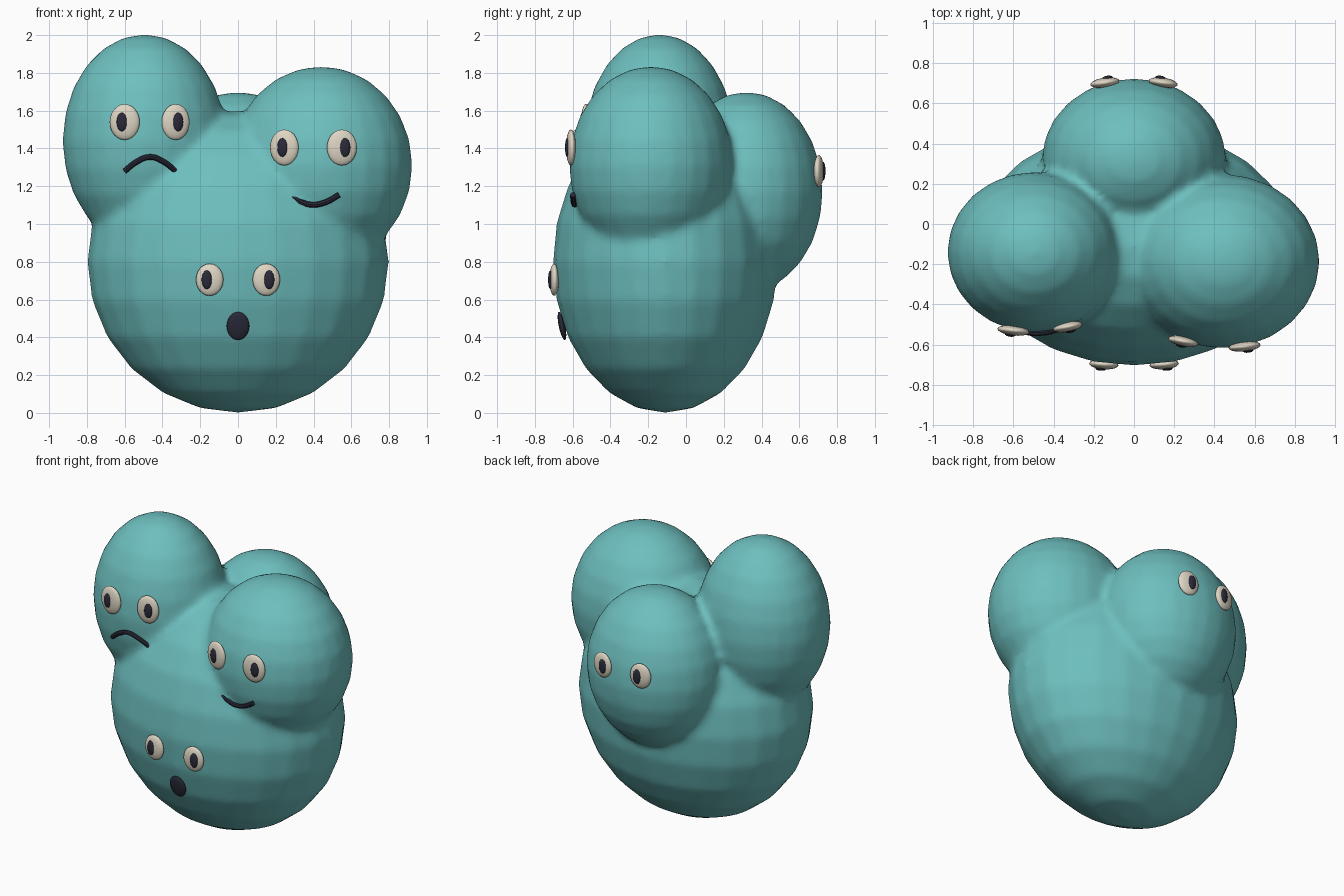
import bpy
import math

if "Cube" in bpy.data.objects:
    bpy.data.objects.remove(bpy.data.objects["Cube"])


def material(name, rgb):
    m = bpy.data.materials.new(name)
    m.diffuse_color = (*rgb, 1)
    m.use_nodes = True
    m.node_tree.nodes["Principled BSDF"].inputs["Base Color"].default_value = m.diffuse_color
    return m


teal = material("teal skin", (0.155, 0.52, 0.52))
cream = material("cream eye", (0.73, 0.67, 0.55))
dark = material("dark ink", (0.023, 0.023, 0.042))


def ellipsoid(name, loc, radii, mat, seg=24, rings=12, rot_z=0.0):
    bpy.ops.mesh.primitive_uv_sphere_add(segments=seg, ring_count=rings, location=loc)
    o = bpy.context.object
    o.name = name
    o.scale = radii
    o.rotation_euler.z = rot_z
    o.data.materials.append(mat)
    bpy.ops.object.transform_apply(location=False, rotation=True, scale=True)
    bpy.ops.object.shade_smooth()
    return o


# Lobes of the blob: centre, radii
LOBES = {
    "belly": ((0, -0.11, 0.80), (0.80, 0.595, 0.80)),
    "left_head": ((-0.495, -0.14, 1.44), (0.435, 0.40, 0.565)),
    "right_head": ((0.44, -0.185, 1.31), (0.485, 0.435, 0.525)),
    "back_head": ((0, 0.32, 1.17), (0.46, 0.405, 0.53)),
}


def surface(lobe, x, z, side=-1):
    """Depth of a lobe's surface at x, z."""
    c, r = LOBES[lobe]
    k = 1 - ((x - c[0]) / r[0]) ** 2 - ((z - c[2]) / r[2]) ** 2
    return c[1] + side * r[1] * math.sqrt(max(k, 0))


def yaw(lobe, x, z, side=-1):
    """Gentle turn of a face part to follow the lobe."""
    d = 0.04
    slope = (surface(lobe, x + d, z, side) - surface(lobe, x - d, z, side)) / (2 * d)
    return 0.5 * math.atan(slope)


# Body: lobes fused into one skin with soft creases
parts = [ellipsoid(n, c, r, teal) for n, (c, r) in LOBES.items()]
bpy.ops.object.select_all(action='DESELECT')
for p in parts:
    p.select_set(True)
bpy.context.view_layer.objects.active = parts[0]
bpy.ops.object.join()
body = bpy.context.object
body.name = "body"
remesh = body.modifiers.new("fuse", 'REMESH')
remesh.mode = 'VOXEL'
remesh.voxel_size = 0.025
remesh.use_smooth_shade = True
smooth = body.modifiers.new("soften", 'SMOOTH')
smooth.factor = 0.5
smooth.iterations = 6

# Eyes: lobe, eye x, pupil x, z, side, eye half width, eye half height
EYES = [
    ("left_head", -0.60, -0.615, 1.54, -1, 0.08, 0.095),
    ("left_head", -0.33, -0.317, 1.54, -1, 0.075, 0.095),
    ("right_head", 0.245, 0.235, 1.405, -1, 0.077, 0.095),
    ("right_head", 0.55, 0.567, 1.405, -1, 0.08, 0.095),
    ("belly", -0.15, -0.165, 0.705, -1, 0.073, 0.085),
    ("belly", 0.15, 0.165, 0.705, -1, 0.073, 0.085),
    ("back_head", -0.145, -0.132, 1.28, 1, 0.073, 0.085),
    ("back_head", 0.145, 0.132, 1.28, 1, 0.073, 0.085),
]
for i, (lobe, x, px, z, side, w, h) in enumerate(EYES):
    y = surface(lobe, x, z, side) + side * 0.008
    turn = yaw(lobe, x, z, side)
    ellipsoid(f"{lobe}_eye_{i}", (x, y, z), (w, 0.025, h), cream, 20, 12, turn)
    py = y + (px - x) * math.tan(turn) + side * 0.021
    ellipsoid(f"{lobe}_pupil_{i}", (px, py, z), (0.028, 0.012, 0.05), dark, 16, 8, turn)


def mouth_line(name, lobe, points):
    """Curved tube laid on the front of a lobe."""
    cu = bpy.data.curves.new(name, 'CURVE')
    cu.dimensions = '3D'
    cu.bevel_depth = 0.015
    cu.bevel_resolution = 2
    cu.resolution_u = 5
    cu.use_fill_caps = True
    sp = cu.splines.new('BEZIER')
    sp.bezier_points.add(len(points) - 1)
    for bp, (x, z) in zip(sp.bezier_points, points):
        bp.co = (x, surface(lobe, x, z) - 0.007, z)
        bp.handle_left_type = bp.handle_right_type = 'AUTO'
    o = bpy.data.objects.new(name, cu)
    cu.materials.append(dark)
    bpy.context.collection.objects.link(o)
    bpy.ops.object.select_all(action='DESELECT')
    o.select_set(True)
    bpy.context.view_layer.objects.active = o
    bpy.ops.object.convert(target='MESH')
    bpy.ops.object.shade_smooth_by_angle()


# Frown, smile and round open mouth
mouth_line("frown", "left_head",
           [(-0.60, 1.28), (-0.535, 1.33), (-0.465, 1.355), (-0.395, 1.33), (-0.33, 1.28)])
mouth_line("smile", "right_head",
           [(0.27, 1.155), (0.33, 1.118), (0.40, 1.102), (0.47, 1.118), (0.535, 1.155)])
mouth = ellipsoid("open_mouth", (0, surface("belly", 0, 0.46) - 0.008, 0.46),
                  (0.06, 0.017, 0.076), dark, 20, 12)
mouth.rotation_euler.x = math.radians(12)
